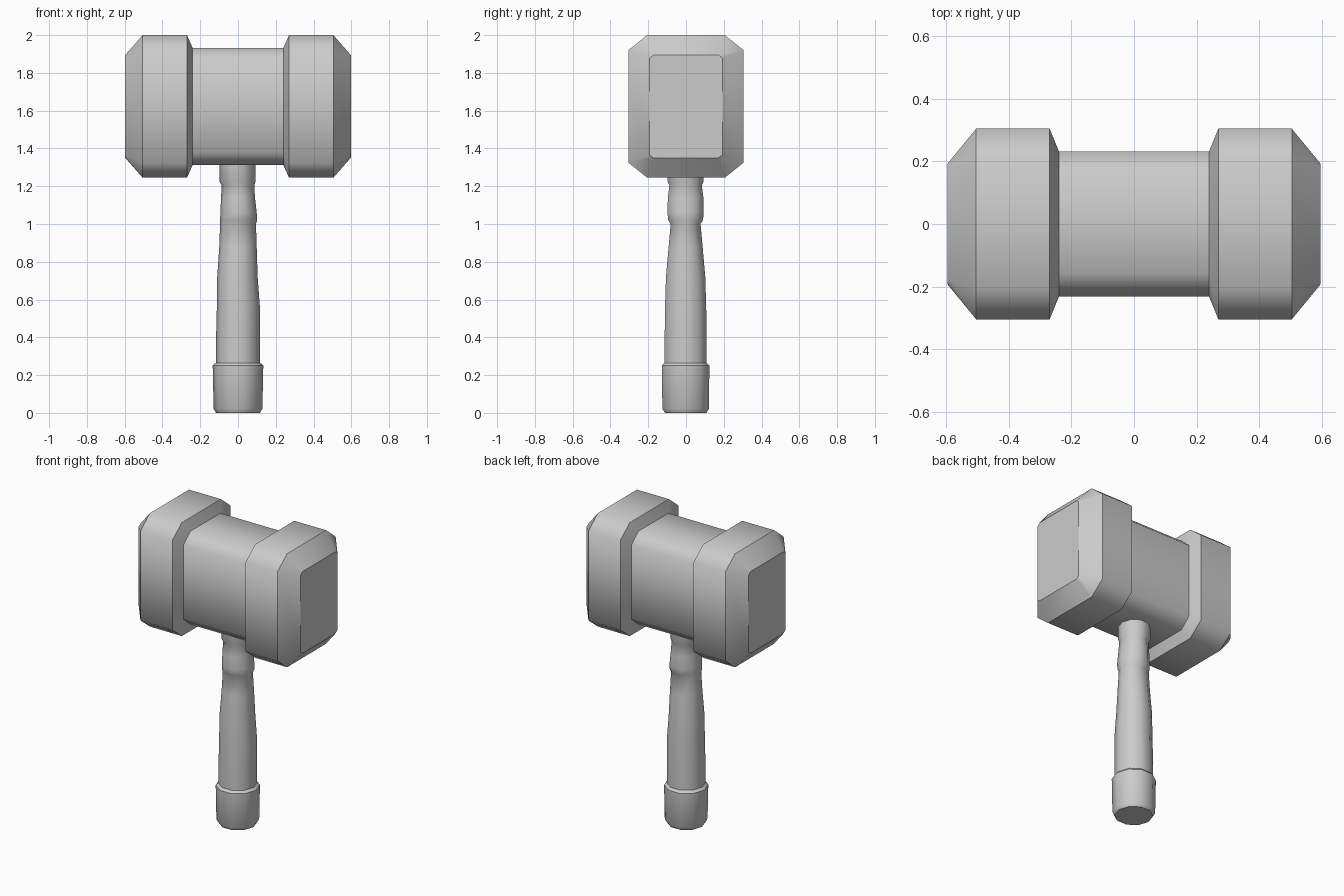
import bpy, bmesh, math

if "Cube" in bpy.data.objects:
    bpy.data.objects.remove(bpy.data.objects["Cube"])


def loft(name, rings, smooth_angle):
    """Skin a list of equal-length closed rings and cap both ends."""
    bm = bmesh.new()
    loops = [[bm.verts.new(p) for p in ring] for ring in rings]
    for a, b in zip(loops, loops[1:]):
        n = len(a)
        for i in range(n):
            j = (i + 1) % n
            bm.faces.new((a[i], a[j], b[j], b[i]))
    bm.faces.new(loops[0][::-1])
    bm.faces.new(loops[-1])
    bmesh.ops.recalc_face_normals(bm, faces=bm.faces)
    # keep the cross-section rings crisp, let the lengthwise edges blend
    for f in bm.faces:
        f.smooth = True
    for loop in loops:
        for i, v in enumerate(loop):
            e = bm.edges.get((v, loop[(i + 1) % len(loop)]))
            if e.calc_face_angle(0) > smooth_angle:
                e.smooth = False
    me = bpy.data.meshes.new(name)
    bm.to_mesh(me)
    bm.free()
    ob = bpy.data.objects.new(name, me)
    bpy.context.collection.objects.link(ob)
    return ob


def chamfered_rect(x, hy, hz, cy, cz, mid=1.6225):
    """Rectangle across x with cut corners."""
    pts = [(hy, hz - cz), (hy - cy, hz), (cy - hy, hz), (-hy, hz - cz),
           (-hy, cz - hz), (cy - hy, -hz), (hy - cy, -hz), (hy, cz - hz)]
    return [(x, y, mid + z) for y, z in pts]


# hammer head: x, half depth, half height, corner cut y, corner cut z
half = [(0.24, 0.232, 0.31, 0.075, 0.065),
        (0.27, 0.305, 0.3775, 0.10, 0.08),
        (0.505, 0.305, 0.3775, 0.10, 0.08),
        (0.597, 0.193, 0.272, 0.02, 0.016)]
sections = [(-x, *r) for x, *r in reversed(half)] + half
loft("hammer_head", [chamfered_rect(*s) for s in sections], math.radians(30))


def ten_sided(z, rx, ry, cx=0.0):
    ry /= math.sin(math.radians(72))
    return [(cx + rx * math.cos(math.tau * i / 10),
             ry * math.sin(math.tau * i / 10) - 0.002, z) for i in range(10)]


# handle grip and neck: z, half width, half depth, x offset
grip = [(0.22, 0.117, 0.111), (0.40, 0.116, 0.111), (0.56, 0.114, 0.109, 0.002),
        (0.72, 0.107, 0.104, -0.003), (0.88, 0.099, 0.090), (1.00, 0.095, 0.079),
        (1.02, 0.098, 0.092, 0.003), (1.06, 0.096, 0.096, 0.003),
        (1.14, 0.090, 0.094), (1.205, 0.086, 0.086),
        (1.225, 0.096, 0.095, -0.003), (1.35, 0.096, 0.095, -0.003)]
loft("handle", [ten_sided(*r) for r in grip], math.radians(40))

# pommel cap at the foot of the handle
cap = [(0.0, 0.116, 0.110), (0.022, 0.129, 0.123),
       (0.25, 0.134, 0.126), (0.265, 0.118, 0.112)]
loft("pommel", [ten_sided(*r) for r in cap], math.radians(40))
